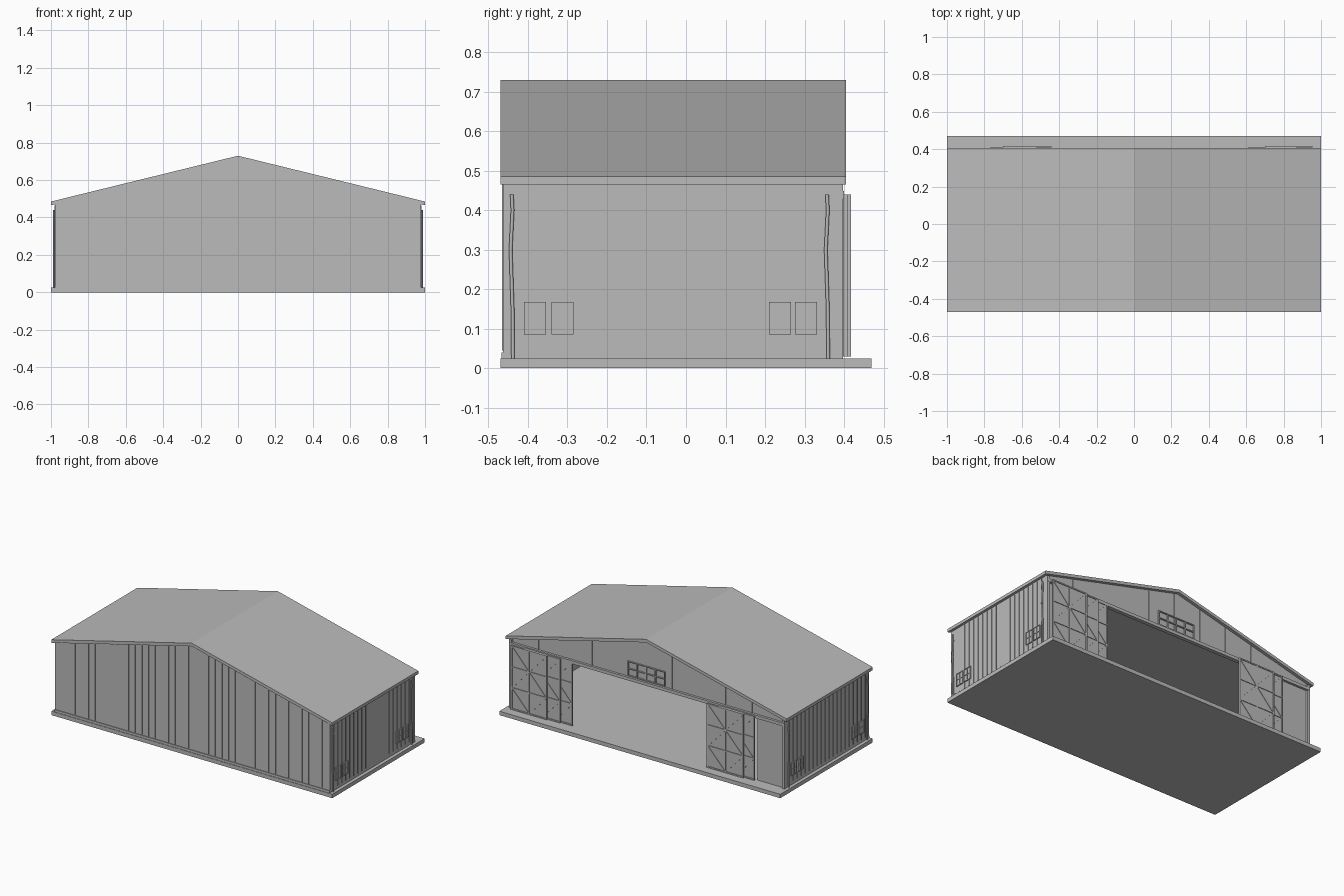
import bpy
import bmesh
from mathutils import Vector

cube = bpy.data.objects.get("Cube")
if cube:
    bpy.data.objects.remove(cube, do_unlink=True)

GREY = (0.5, 0.5, 0.5, 1)
mat = bpy.data.materials.new("light grey")
mat.use_nodes = True
mat.diffuse_color = GREY
mat.node_tree.nodes["Principled BSDF"].inputs["Base Color"].default_value = GREY


def finish(name, bm):
    bmesh.ops.recalc_face_normals(bm, faces=bm.faces)
    mesh = bpy.data.meshes.new(name)
    bm.to_mesh(mesh)
    bm.free()
    mesh.materials.append(mat)
    ob = bpy.data.objects.new(name, mesh)
    bpy.context.collection.objects.link(ob)
    return ob


def add_box(bm, x, y, z):
    """Box from (min, max) pairs."""
    verts = bmesh.ops.create_cube(bm, size=1)["verts"]
    for v in verts:
        v.co = Vector([a + (c + 0.5) * (b - a) for c, (a, b) in zip(v.co, (x, y, z))])


def add_prism(bm, points, y0, y1):
    """Extrude an outline in x and z along y."""
    face = bm.faces.new([bm.verts.new((x, y0, z)) for x, z in points])
    out = bmesh.ops.extrude_face_region(bm, geom=[face])["geom"]
    bmesh.ops.translate(bm, vec=(0, y1 - y0, 0),
                        verts=[g for g in out if isinstance(g, bmesh.types.BMVert)])


def add_bar(bm, a, b, y, w, d):
    """Flat bar between two x,z points, lying against y."""
    a, b = Vector(a), Vector(b)
    side = (b - a).normalized().orthogonal() * w / 2
    add_prism(bm, [a + side, b + side, b - side, a - side], y, y + d)


def box(name, x, y, z):
    bm = bmesh.new()
    add_box(bm, x, y, z)
    return finish(name, bm)


def prism(name, points, y0, y1):
    bm = bmesh.new()
    add_prism(bm, points, y0, y1)
    return finish(name, bm)


BASE, EAVE, RIDGE, HEAD = 0.025, 0.485, 0.73, 0.44
FRONT, BACK, SIDE = -0.463, 0.385, 0.978


def under_roof(x):
    return RIDGE - 0.02 - (RIDGE - EAVE) * abs(x)


# Floor slab, pitched roof and flat ceiling
box("floor_slab", (-1, 1), (-0.47, 0.47), (0, BASE))
prism("roof", [(-1, EAVE), (0, RIDGE), (1, EAVE),
               (1, EAVE - 0.02), (0, RIDGE - 0.02), (-1, EAVE - 0.02)], -0.47, 0.405)
box("ceiling", (-SIDE, SIDE), (FRONT, BACK), (HEAD, HEAD + 0.01))

# End walls
top = [(SIDE, under_roof(SIDE)), (0, under_roof(0)), (-SIDE, under_roof(SIDE))]
prism("front_wall", [(-SIDE, BASE), (SIDE, BASE)] + top, FRONT, FRONT + 0.012)
prism("back_gable", [(-SIDE, HEAD), (SIDE, HEAD)] + top, BACK - 0.012, BACK)
box("door_head_rail", (-SIDE, SIDE), (BACK - 0.01, BACK + 0.015), (HEAD - 0.012, HEAD + 0.008))

# Sheet seams on the end walls
bm = bmesh.new()
for i in range(-20, 21):
    x = 0.02 + i * 0.0475
    wide = 0.003 if i % 4 == 0 else 0.0015
    if abs(x) < SIDE:
        add_box(bm, (x - wide, x + wide), (FRONT - 0.003, FRONT), (0.045, under_roof(x)))
        if i % 4 == 0:
            add_box(bm, (x - wide, x + wide), (BACK, BACK + 0.003), (HEAD, under_roof(x)))
finish("sheet_seams", bm)
box("front_sill", (-SIDE, SIDE), (FRONT - 0.004, FRONT), (BASE, 0.04))

for s, label in ((1, "left"), (-1, "right")):
    def span(a, b):
        return tuple(sorted((s * a, s * b)))

    # Side wall with ribs, and the short return beside the doorway
    box(label + "_side_wall", span(SIDE - 0.012, SIDE), (FRONT, BACK), (BASE, EAVE - 0.015))
    box(label + "_return_wall", span(0.78, SIDE), (BACK - 0.012, BACK), (BASE, HEAD))
    box(label + "_corner_post", span(SIDE - 0.015, SIDE + 0.003), (BACK - 0.003, BACK + 0.013),
        (BASE, EAVE - 0.02))
    bm = bmesh.new()
    for i in range(21):
        y = -0.424 + i * 0.0405
        add_box(bm, span(SIDE, SIDE + 0.003), (y - 0.002, y + 0.002), (0.045, EAVE - 0.02))
    finish(label + "_side_ribs", bm)

    # Paired windows with cross bars
    bm = bmesh.new()
    for y in (-0.382, -0.313, 0.238, 0.304):
        add_box(bm, span(SIDE, SIDE + 0.004), (y - 0.028, y + 0.028), (0.085, 0.167))
        for e in (-0.026, 0, 0.026):
            add_box(bm, span(SIDE, SIDE + 0.007), (y + e - 0.002, y + e + 0.002), (0.085, 0.167))
        for z in (0.087, 0.126, 0.165):
            add_box(bm, span(SIDE, SIDE + 0.007), (y - 0.028, y + 0.028), (z - 0.002, z + 0.002))
    finish(label + "_side_windows", bm)

    # Drainpipes with a slight kink
    for y, end in ((-0.441, "front"), (0.357, "back")):
        curve = bpy.data.curves.new(label + "_drainpipe", "CURVE")
        curve.dimensions = "3D"
        curve.bevel_depth = 0.005
        curve.bevel_resolution = 1
        curve.use_fill_caps = True
        path = curve.splines.new("POLY")
        path.points.add(4)
        for p, (dy, z) in zip(path.points, ((0.003, BASE), (0.002, 0.15), (-0.003, 0.3),
                                            (0.002, 0.4), (0, HEAD))):
            p.co = (s * (SIDE + 0.006), y + dy, z, 1)
        curve.materials.append(mat)
        ob = bpy.data.objects.new(f"{label}_{end}_drainpipe", curve)
        bpy.context.collection.objects.link(ob)


# Sliding door leaves with braced frames
def door(name, x0, x1, y):
    bm = bmesh.new()
    z0, z1 = BASE + 0.004, HEAD
    add_box(bm, (x0, x1), (y - 0.006, y), (z0, z1))
    xs = [x0 + 0.004, (x0 + x1) / 2, x1 - 0.004]
    zs = [z0 + 0.004 + i * (z1 - z0 - 0.008) / 3 for i in range(4)]
    for x in xs:
        add_bar(bm, (x, z0), (x, z1), y, 0.008, 0.004)
    for z in zs:
        add_bar(bm, (x0, z), (x1, z), y, 0.008, 0.004)
    for i in range(2):
        for j in range(3):
            lo, hi = (zs[j], zs[j + 1]) if (i + j) % 2 else (zs[j + 1], zs[j])
            add_bar(bm, (xs[i], lo), (xs[i + 1], hi), y, 0.006, 0.003)
    finish(name, bm)


door("left_outer_door", 0.70, 0.955, 0.414)
door("left_middle_door", 0.61, 0.87, 0.405)
door("left_inner_door", 0.53, 0.78, 0.396)
door("right_outer_door", -0.70, -0.44, 0.414)
door("right_inner_door", -0.77, -0.52, 0.404)

# Window band in the back gable
bm = bmesh.new()
for i in range(5):
    x = -0.12 + i * 0.065
    add_bar(bm, (x, 0.455), (x, 0.545), BACK, 0.006, 0.008)
for z in (0.455, 0.5, 0.545):
    add_bar(bm, (-0.123, z), (0.143, z), BACK, 0.006, 0.008)
finish("gable_window", bm)
